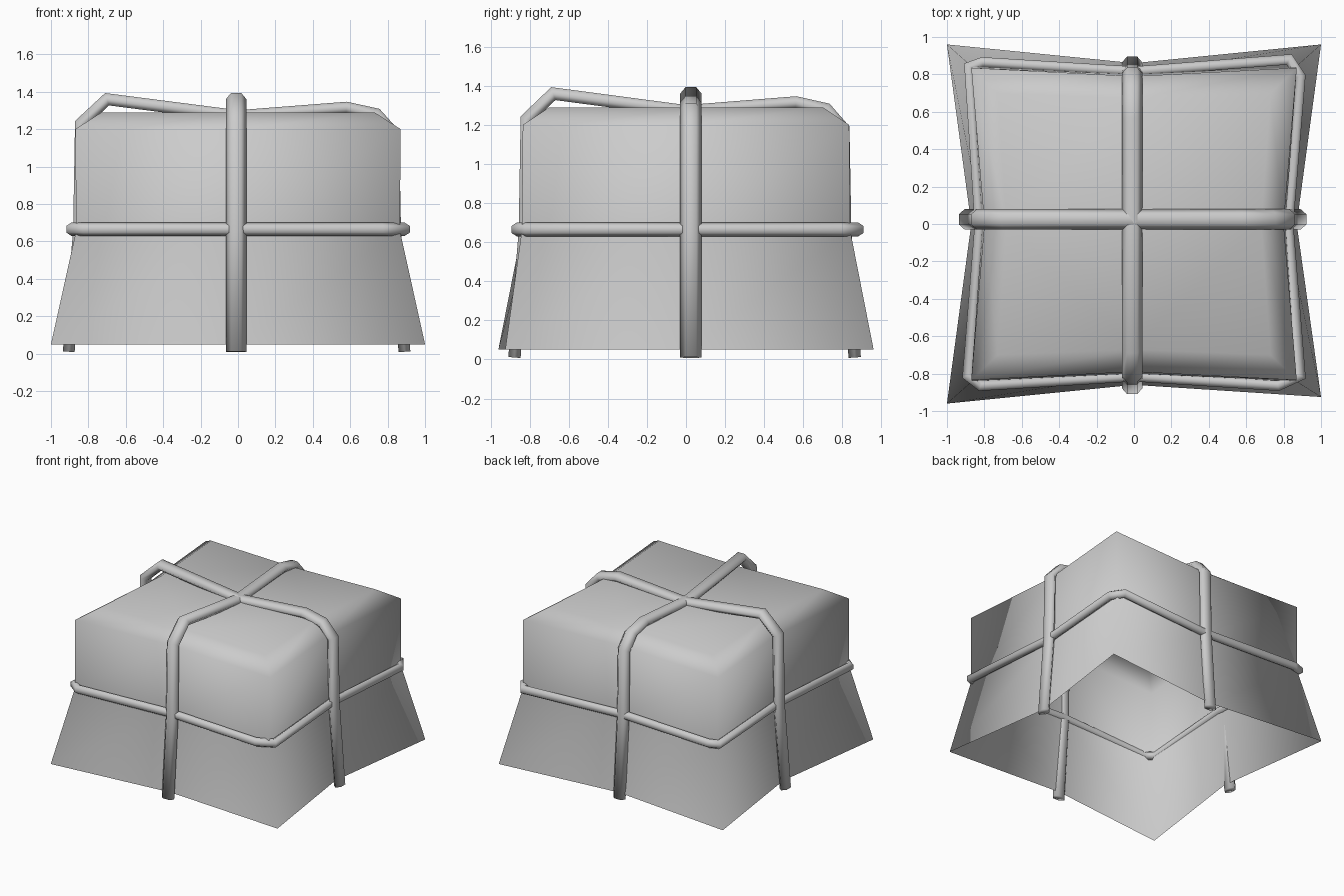
import bpy, bmesh
from mathutils import Vector

old = bpy.data.objects.get("Cube")
if old:
    bpy.data.objects.remove(old)


def make_material(name, value):
    mat = bpy.data.materials.new(name)
    mat.use_nodes = True
    colour = (value, value, value, 1)
    mat.diffuse_color = colour
    mat.node_tree.nodes["Principled BSDF"].inputs["Base Color"].default_value = colour
    return mat


grey = make_material("plain grey", 0.6)


def finish(bm, name, recalc=True):
    if recalc:
        bmesh.ops.recalc_face_normals(bm, faces=bm.faces)
    for face in bm.faces:
        face.smooth = True
    mesh = bpy.data.meshes.new(name)
    bm.to_mesh(mesh)
    bm.free()
    mesh.materials.append(grey)
    obj = bpy.data.objects.new(name, mesh)
    bpy.context.collection.objects.link(obj)
    return obj


def star_ring(corner_x, corner_y, mid_x, mid_y, z):
    """Eight points, anticlockwise: corners with pinched side middles."""
    pattern = [(1, 0), (1, 1), (0, 1), (-1, 1), (-1, 0), (-1, -1), (0, -1), (1, -1)]
    ring = []
    for sx, sy in pattern:
        is_corner = sx and sy
        ring.append(Vector((sx * (corner_x if is_corner else mid_x),
                            sy * (corner_y if is_corner else mid_y), z)))
    return ring


# Draped cloth: flared skirt, upright box, softened top, open underneath
rings = [
    star_ring(1.0, 0.96, 0.87, 0.86, 0.05),
    star_ring(0.865, 0.84, 0.81, 0.80, 0.66),
    star_ring(0.87, 0.835, 0.80, 0.79, 1.2),
    star_ring(0.73, 0.70, 0.68, 0.67, 1.29),
]
rings[0][7].y = -0.925          # slightly uneven hem
bm = bmesh.new()
loops = [[bm.verts.new(p) for p in ring] for ring in rings]
for low, high in zip(loops, loops[1:]):
    for i in range(8):
        j = (i + 1) % 8
        bm.faces.new((low[i], low[j], high[j], high[i]))
centre = bm.verts.new((0, 0, 1.275))
for i in range(0, 8, 2):        # one quad for each quarter of the top
    top = loops[-1]
    bm.faces.new((top[i], top[i + 1], top[(i + 2) % 8], centre))
finish(bm, "cloth_cover", recalc=False)


def rope(name, path, side, half_width, half_thick, closed=False):
    """Sweep a six-sided section along a path; side is the fixed width axis."""
    section = [(1, 0), (0.5, 0.9), (-0.5, 0.9), (-1, 0), (-0.5, -0.9), (0.5, -0.9)]
    points = [Vector(p) for p in path]
    side = Vector(side)
    count = len(points)
    bm = bmesh.new()
    hoops = []
    for i, p in enumerate(points):
        before = points[i - 1] if i or closed else p
        after = points[(i + 1) % count] if i < count - 1 or closed else p
        a, b = (p - before).normalized(), (after - p).normalized()
        tangent = (a + b).normalized()
        out = tangent.cross(side).normalized()
        miter = 1 / max(tangent.dot(b if b.length else a), 0.6)
        hoops.append([bm.verts.new(p + side * half_width * u + out * half_thick * miter * v)
                      for u, v in section])
    for i in range(count if closed else count - 1):
        first, second = hoops[i], hoops[(i + 1) % count]
        for k in range(6):
            m = (k + 1) % 6
            bm.faces.new((first[k], first[m], second[m], second[k]))
    if not closed:
        bm.faces.new(hoops[0])
        bm.faces.new(hoops[-1])
    return finish(bm, name)


# Two ropes crossing over the top, hanging just below the hem
over = [(-0.905, 0.01), (-0.85, 0.66), (-0.84, 1.23), (-0.70, 1.36), (0, 1.27),
        (0.58, 1.315), (0.74, 1.28), (0.83, 1.18), (0.84, 0.66), (0.89, 0.01)]
rope("rope_side_to_side", [(x, 0.025, z) for x, z in over], (0, 1, 0), 0.055, 0.035)
rope("rope_front_to_back", [(-0.01, y * 0.97, z) for y, z in over], (1, 0, 0), 0.055, 0.035)

# Rope tied round the waist, with blunted corners
waist = [(0.825, 0), (0.89, 0.79), (0.83, 0.88), (0, 0.815), (-0.81, 0.865), (-0.88, 0.84),
         (-0.825, 0), (-0.89, -0.81), (-0.82, -0.865), (0, -0.815), (0.77, -0.865), (0.89, -0.81)]
rope("waist_rope", [(x, y, 0.665) for x, y in waist], (0, 0, 1), 0.036, 0.03, closed=True)
